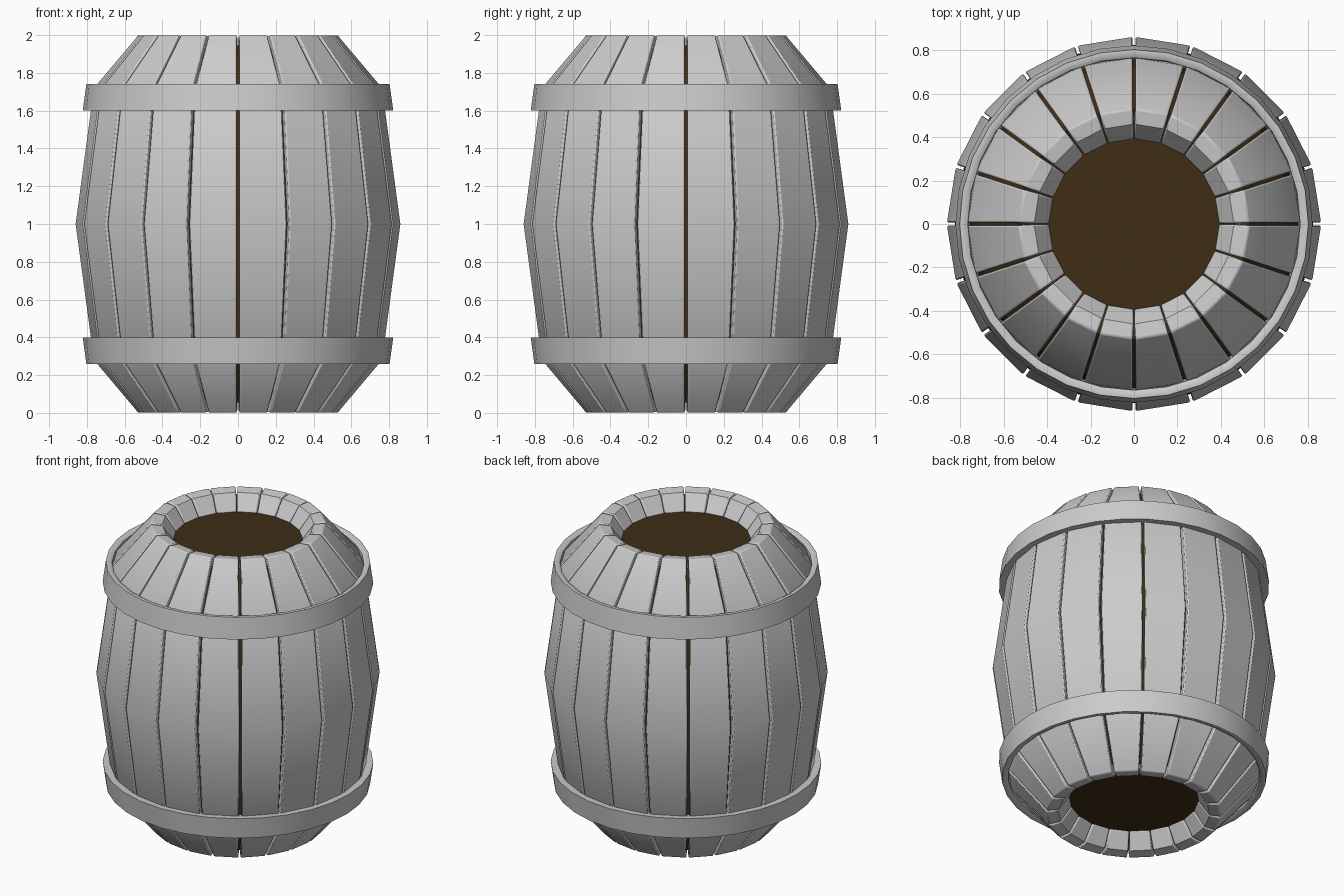
import bpy, bmesh
from math import pi, sin, cos

if "Cube" in bpy.data.objects:
    bpy.data.objects.remove(bpy.data.objects["Cube"])

N = 20            # staves
HALF = pi / N     # half angle of one stave


def finish(name, bm, angle=40, bevel=0):
    bmesh.ops.recalc_face_normals(bm, faces=bm.faces)
    me = bpy.data.meshes.new(name)
    bm.to_mesh(me)
    bm.free()
    ob = bpy.data.objects.new(name, me)
    bpy.context.collection.objects.link(ob)
    if bevel:
        m = ob.modifiers.new("Bevel", 'BEVEL')
        m.width, m.segments = bevel, 2
        m.limit_method, m.angle_limit = 'ANGLE', 0.9
    bpy.ops.object.select_all(action='DESELECT')
    ob.select_set(True)
    bpy.context.view_layer.objects.active = ob
    bpy.ops.object.shade_smooth_by_angle(angle=angle * pi / 180)
    return ob


def lathe(name, profile, sides, closed, angle=40):
    bm = bmesh.new()
    rings = [[bm.verts.new((r * cos(2 * pi * i / sides), r * sin(2 * pi * i / sides), z))
              for i in range(sides)] for r, z in profile]
    pairs = list(zip(rings, rings[1:]))
    if closed:
        pairs.append((rings[-1], rings[0]))
    for a, b in pairs:
        for i in range(sides):
            j = (i + 1) % sides
            bm.faces.new((a[i], a[j], b[j], b[i]))
    if not closed:
        bm.faces.new(rings[0])
        bm.faces.new(rings[-1])
    return finish(name, bm, angle)


def mirrored(upper):
    return [(r, 2 - z) for r, z in reversed(upper)]


# Staves: closed side profile, spread to one flat plank each
outer = [(0.765, 1.72), (0.55, 1.975), (0.53, 2.0), (0.46, 1.99), (0.39, 1.89)]
inner = [(0.66, 1.64)]
profile = ([(0.862, 1.0)] + outer + inner + [(0.76, 1.0)]
           + mirrored(outer + inner))
bm = bmesh.new()
for k in range(N):
    a = (2 * k + 1) * HALF
    sides = []
    for s in (-1, 1):
        row = []
        for r, z in profile:
            gap = 0.007 if r > 0.5 else 0.002
            u, v = r * cos(HALF), s * (r * sin(HALF) - gap)
            row.append(bm.verts.new((u * cos(a) - v * sin(a), u * sin(a) + v * cos(a), z)))
        bm.faces.new(row)
        sides.append(row)
    p, q = sides
    for i in range(len(profile)):
        j = (i + 1) % len(profile)
        bm.faces.new((p[i], p[j], q[j], q[i]))
finish("staves", bm, 40, 0.008)

# Dark core seen in the gaps and at both ends
half = [(0.825, 1.0), (0.725, 1.70), (0.53, 1.945), (0.42, 1.89)]
core = lathe("barrel_core", mirrored(half[1:]) + half, N, False, 20)
mat = bpy.data.materials.new("dark_wood")
mat.diffuse_color = (0.05, 0.026, 0.008, 1)
mat.use_nodes = True
mat.node_tree.nodes["Principled BSDF"].inputs["Base Color"].default_value = mat.diffuse_color
core.data.materials.append(mat)

# Two hoops
hoop = [(0.755, 1.605), (0.822, 1.60), (0.803, 1.74), (0.785, 1.742), (0.765, 1.73)]
lathe("upper_hoop", hoop, 32, True)
lathe("lower_hoop", mirrored(hoop), 32, True)
